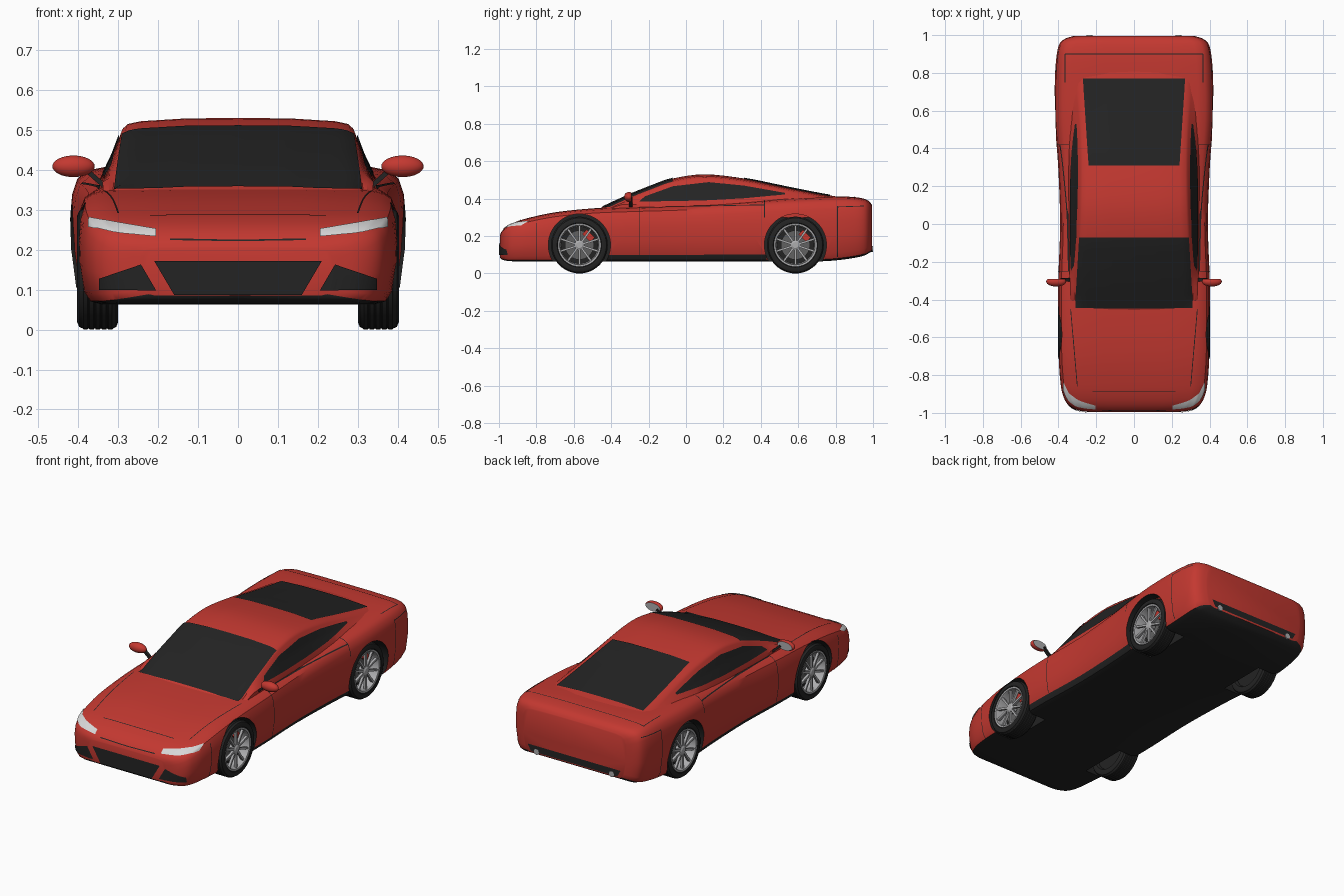
import bpy, bmesh, math
from mathutils import Vector, Matrix
from mathutils.bvhtree import BVHTree

if "Cube" in bpy.data.objects:
    bpy.data.objects.remove(bpy.data.objects["Cube"])


def material(name, r, g, b):
    m = bpy.data.materials.new(name)
    m.diffuse_color = (r, g, b, 1)
    m.use_nodes = True
    m.node_tree.nodes["Principled BSDF"].inputs["Base Color"].default_value = m.diffuse_color
    return m


RED = material("red paint", 0.55, 0.04, 0.03)
BLACK = material("black", 0.017, 0.017, 0.017)
SILVER = material("silver", 0.42, 0.42, 0.43)
WHITE = material("lamp white", 0.68, 0.68, 0.68)
GREY = material("dark grey", 0.12, 0.12, 0.12)


def finish(name, bm, mats, angle=35, recalc=True):
    if recalc:
        bmesh.ops.recalc_face_normals(bm, faces=bm.faces)
    me = bpy.data.meshes.new(name)
    bm.to_mesh(me)
    bm.free()
    for m in mats:
        me.materials.append(m)
    ob = bpy.data.objects.new(name, me)
    bpy.context.collection.objects.link(ob)
    smooth(ob, angle)
    return ob


def smooth(ob, angle):
    bpy.ops.object.select_all(action='DESELECT')
    ob.select_set(True)
    bpy.context.view_layer.objects.active = ob
    bpy.ops.object.shade_smooth_by_angle(angle=math.radians(angle))


def spline(keys, sub=4):
    """Smooth rows of numbers through the key rows."""
    rows = []
    for i in range(len(keys) - 1):
        p = [keys[max(0, min(len(keys) - 1, i + k))] for k in (-1, 0, 1, 2)]
        for s in range(sub):
            t = s / sub
            rows.append([0.5 * (2*b + (c-a)*t + (2*a-5*b+4*c-d)*t*t + (3*b-a-3*c+d)*t**3)
                         for a, b, c, d in zip(*p)])
    return rows + [list(keys[-1])]


def loft(name, sections, mats, rule=lambda seg, y: 0):
    """Skin mirrored half sections; each is (y, [(x, z) from bottom to top centre])."""
    bm = bmesh.new()
    rings = []
    for y, half in sections:
        full = half + [(-x, z) for x, z in half[-2:0:-1]]
        rings.append([bm.verts.new((x, y, z)) for x, z in full])
    n, h = len(rings[0]), len(sections[0][1]) - 1
    for r, q in zip(rings, rings[1:]):
        for i in range(n):
            f = bm.faces.new((r[i], r[(i+1) % n], q[(i+1) % n], q[i]))
            seg = i if i < h else n - 1 - i
            f.material_index = rule(seg, f.calc_center_median().y)
    bm.faces.new(rings[0])
    bm.faces.new(rings[-1])
    return finish(name, bm, mats)


# Lower body: y, half width, bottom, top
body_keys = [(-.995, .24, .085, .205), (-.985, .30, .075, .225), (-.96, .345, .068, .25),
             (-.92, .37, .065, .272), (-.85, .387, .065, .295), (-.7, .398, .063, .327),
             (-.5, .40, .063, .348), (-.3, .40, .063, .357), (0, .39, .063, .367),
             (.3, .40, .063, .385), (.55, .418, .063, .402), (.75, .418, .066, .41),
             (.88, .41, .08, .41), (.95, .395, .095, .40), (.98, .365, .11, .385),
             (.995, .32, .12, .365)]
shape = [(0, 0), (.86, 0), (.93, .03), (.97, .12), (1, .4), (1.003, .62), (.99, .8),
         (.96, .91), (.9, .965), (.8, .99), (.4, 1), (0, 1)]
body = loft("body", [(y, [(w*u, b + (t-b)*v) for u, v in shape])
                     for y, w, b, t in spline(body_keys)], [RED, BLACK],
            lambda seg, y: 1 if seg < 2 or (seg == 2 and abs(y) < .45) else 0)

# Wheel arches
WHEELS = [(s, y) for s in (1, -1) for y in (-.57, .585)]
for s, y in WHEELS:
    bm = bmesh.new()
    bmesh.ops.create_cone(bm, cap_ends=True, segments=64, radius1=.166, radius2=.166, depth=.4,
                          matrix=Matrix.Translation((s*.46, y, .152)) @ Matrix.Rotation(math.pi/2, 4, 'Y'))
    for f in bm.faces:
        f.material_index = 1
    cutter = finish("arch_cutter", bm, [RED, BLACK])
    cutter.hide_render = True
    mod = body.modifiers.new("arch", 'BOOLEAN')
    mod.operation, mod.solver, mod.object = 'DIFFERENCE', 'EXACT', cutter
    bpy.context.view_layer.objects.active = body
    bpy.ops.object.modifier_apply(modifier="arch")
    bpy.data.objects.remove(cutter)
smooth(body, 35)

# Cabin: y, base half width, roof edge half width, roof height
cabin_keys = [(-.47, .335, .315, .342), (-.44, .337, .315, .358), (-.3, .34, .308, .422),
              (-.18, .342, .30, .47), (-.07, .343, .295, .508), (.1, .345, .288, .53),
              (.31, .35, .285, .508), (.5, .357, .29, .47), (.7, .362, .305, .43),
              (.86, .362, .315, .402)]
cabin = loft("cabin", [(y, [(0, .3), (wb, .3), (wb, min(.37, t-.03)),
                            (wb*.42 + we*.58, t*.5 + .5*min(.37, t-.03) - .008),
                            (we, t-.026), (we-.012, t-.015), (we-.045, t-.008), (.13, t-.001), (0, t)])
                       for y, wb, we, t in spline(cabin_keys)], [RED], lambda s, y: 0)

# Surface used to lay glass, lamps and seams onto the shell
verts, polys = [], []
for ob in (body, cabin):
    o = len(verts)
    verts += [v.co.copy() for v in ob.data.vertices]
    polys += [[o + i for i in p.vertices] for p in ob.data.polygons]
shell = BVHTree.FromPolygons(verts, polys)
AXES = {'front': (lambda a, b: (a, -2, b), (0, 1, 0)), 'back': (lambda a, b: (a, 2, b), (0, -1, 0)),
        'side': (lambda a, b: (2, a, b), (-1, 0, 0)), 'top': (lambda a, b: (a, b, 2), (0, 0, -1))}


def along(pts, t):
    k = min(int(t * (len(pts)-1)), len(pts)-2)
    return Vector(pts[k]).lerp(Vector(pts[k+1]), t * (len(pts)-1) - k)


def patch(bm, lo, hi, axis, mirror, nu=36, nv=10, lift=.004):
    """Lay the area between two outlines onto the shell."""
    start, ray = AXES[axis]
    for s in ((1, -1) if mirror else (1,)):
        grid = []
        for i in range(nu + 1):
            a, b = along(lo, i/nu), along(hi, i/nu)
            for j in range(nv + 1):
                hit, nor, _, _ = shell.ray_cast(Vector(start(*a.lerp(b, j/nv))), Vector(ray))
                if hit is None:
                    grid.append(None)
                    continue
                if nor.dot(Vector(ray)) > 0:
                    nor = -nor
                p = hit + nor * lift
                grid.append(bm.verts.new((p.x*s, p.y, p.z)))
        d = Vector((ray[0]*s, ray[1], ray[2]))
        for i in range(nu):
            for j in range(nv):
                k = i*(nv+1) + j
                q = [grid[k], grid[k+1], grid[k+nv+2], grid[k+nv+1]]
                if None in q or max((v.co - q[0].co).length for v in q) > .09:
                    continue
                f = bm.faces.new(q)
                f.normal_update()
                if f.normal.dot(d) > 0:
                    f.normal_flip()


def plate(name, mat, lo, hi, axis, mirror=False):
    bm = bmesh.new()
    patch(bm, lo, hi, axis, mirror)
    finish(name, bm, [mat], 40, False)


# Glass
plate("windshield", BLACK, [(-.31, -.445), (.31, -.445)], [(-.288, -.07), (.288, -.07)], 'top')
plate("rear_window", BLACK, [(-.24, .31), (.24, .31)], [(-.27, .77), (.27, .77)], 'top')
plate("side_windows", BLACK, [(-.25, .383), (-.07, .385), (.12, .39), (.31, .40), (.53, .42)],
      [(-.22, .41), (-.07, .465), (.12, .487), (.31, .468), (.53, .428)], 'side', True)
# Nose openings and lamps
plate("grille", BLACK, [(-.16, .087), (.16, .087)], [(-.21, .172), (.21, .172)], 'front')
plate("side_intakes", BLACK, [(.205, .098), (.345, .10)], [(.243, .163), (.345, .128)][::1], 'front', True)
plate("headlights", WHITE, [(.205, .231), (.30, .24), (.372, .256)],
      [(.205, .25), (.30, .266), (.372, .279)], 'front', True)
# Rear diffuser strip
plate("rear_strip", BLACK, [(-.27, .128), (.27, .128)], [(-.29, .165), (.29, .165)], 'back')

# Panel seams
seams = bmesh.new()
for axis, p, q in [('side', (-.25, .10), (-.25, .355)), ('side', (.42, .30), (.42, .39)),
                   ('side', (-.25, .352), (.42, .365)), ('side', (-.8, .07), (-.8, .27)),
                   ('side', (.81, .09), (.81, .36)), ('side', (.81, .355), (.95, .36)),
                   ('top', (.335, -.45), (.30, -.86)), ('top', (.365, .75), (.365, .9)),
                   ('top', (0, .9), (.365, .9)), ('top', (0, -.885), (.22, -.885)),
                   ('front', (0, .222), (.17, .225))]:
    p, q = Vector(p), Vector(q)
    d = (q - p).orthogonal().normalized() * .002
    patch(seams, [p-d, q-d], [p+d, q+d], axis, True, 30, 1, .0025)
finish("panel_seams", seams, [BLACK], 40, False)


def lathe(name, profile, s, y, mat, z=.152, seg=48):
    """Spin an (x, radius) profile about the wheel axle."""
    bm = bmesh.new()
    vs = [bm.verts.new((x, 0, r)) for x, r in profile]
    es = [bm.edges.new(e) for e in zip(vs, vs[1:])]
    bmesh.ops.spin(bm, geom=vs + es, cent=(0, 0, 0), axis=(1, 0, 0), angle=2*math.pi, steps=seg)
    bmesh.ops.remove_doubles(bm, verts=bm.verts, dist=1e-5)
    for v in bm.verts:
        v.co = (v.co.x*s, v.co.y + y, v.co.z + z)
    return finish(name, bm, [mat], 30)


# Wheels
tread = []
for k in range(5):
    x = .317 + k*.0155
    tread += [(x - .004, .149), (x - .002, .152), (x + .008, .152), (x + .010, .149)]
for s, y in WHEELS:
    lathe("tyre", [(.315, .108), (.302, .115), (.301, .135), (.305, .145)] + tread +
          [(.398, .145), (.403, .133), (.402, .119), (.394, .112), (.315, .108)], s, y, BLACK)
    lathe("rim", [(.394, .117), (.400, .115), (.398, .106), (.388, .103), (.33, .100),
                  (.33, .108), (.394, .117)], s, y, SILVER)
    lathe("wheel_back", [(.325, 0), (.325, .109), (.32, .109), (.32, 0)], s, y, BLACK)
    lathe("brake_disc", [(.336, 0), (.345, 0), (.345, .078), (.336, .078)], s, y, GREY)
    lathe("hub", [(.36, 0), (.36, .026), (.39, .026), (.396, .016), (.396, 0)], s, y, SILVER)
    bm = bmesh.new()
    for k in range(10):
        bmesh.ops.create_cube(bm, size=1, matrix=Matrix.Translation((s*.385, y, .152))
                              @ Matrix.Rotation(k*math.pi/5, 4, 'X')
                              @ Matrix.Translation((0, 0, .064)) @ Matrix.Diagonal((.014, .011, .084, 1)))
    finish("spokes", bm, [SILVER])
    bm = bmesh.new()
    bmesh.ops.create_cube(bm, size=1, matrix=Matrix.Translation((s*.353, y, .152))
                          @ Matrix.Rotation(-math.pi/4, 4, 'X')
                          @ Matrix.Translation((0, 0, .07)) @ Matrix.Diagonal((.022, .06, .034, 1)))
    finish("brake_caliper", bm, [RED])

for s in (1, -1):
    # Door mirrors with flat glass at the back
    bm = bmesh.new()
    bmesh.ops.create_uvsphere(bm, u_segments=32, v_segments=16, radius=1)
    bmesh.ops.bisect_plane(bm, geom=bm.verts[:] + bm.edges[:] + bm.faces[:], plane_co=(0, .5, 0),
                           plane_no=(0, 1, 0), clear_outer=True)
    cap = bmesh.ops.holes_fill(bm, edges=[e for e in bm.edges if e.is_boundary])
    for f in cap['faces']:
        f.material_index = 1
    bm.transform(Matrix.Translation((s*.412, -.305, .409)) @ Matrix.Diagonal((.053, .026, .027, 1)))
    finish("door_mirror", bm, [RED, SILVER])
    bm = bmesh.new()
    bmesh.ops.create_cube(bm, size=1, matrix=Matrix.Translation((s*.352, -.295, .375))
                          @ Matrix.Rotation(s*.85, 4, 'Y') @ Matrix.Diagonal((.012, .018, .09, 1)))
    finish("mirror_stalk", bm, [BLACK])
    # Exhaust tips
    bm = bmesh.new()
    bmesh.ops.create_cone(bm, cap_ends=True, segments=24, radius1=.016, radius2=.016, depth=.08,
                          matrix=Matrix.Translation((s*.235, .96, .132)) @ Matrix.Rotation(math.pi/2, 4, 'X'))
    finish("exhaust_tip", bm, [SILVER])
